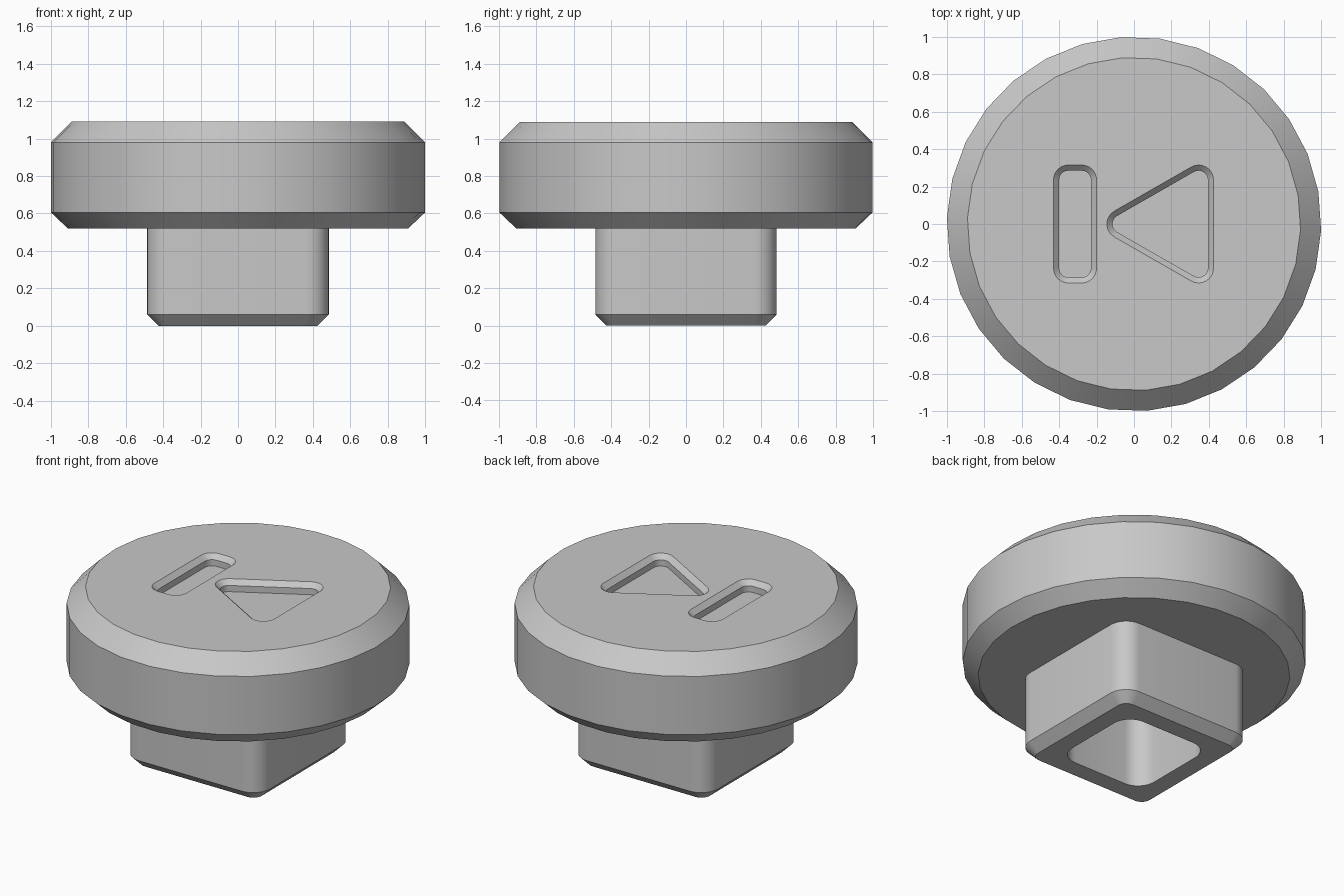
import bpy, bmesh
from math import atan2, cos, sin, pi, radians

if "Cube" in bpy.data.objects:
    bpy.data.objects.remove(bpy.data.objects["Cube"])

grey = bpy.data.materials.new("light grey")
grey.use_nodes = True
COLOUR = (0.58, 0.58, 0.58, 1)
grey.diffuse_color = COLOUR
grey.node_tree.nodes["Principled BSDF"].inputs["Base Color"].default_value = COLOUR


def circle(r, z, sides=30, turn=radians(-2)):
    return [(r * cos(turn + 2 * pi * i / sides), r * sin(turn + 2 * pi * i / sides), z)
            for i in range(sides)]


def rounded(centres, r, z, steps=8):
    """Loop around counter-clockwise corner centres, offset outwards by r."""
    loop = []
    n = len(centres)
    for i, (x, y) in enumerate(centres):
        px, py = centres[i - 1]
        nx, ny = centres[(i + 1) % n]
        start = atan2(y - py, x - px) - pi / 2
        sweep = (atan2(ny - y, nx - x) - pi / 2 - start) % (2 * pi)
        for k in range(steps + 1):
            a = start + sweep * k / steps
            loop.append((x + r * cos(a), y + r * sin(a), z))
    return loop


def loft(name, loops):
    """Skin a stack of matching loops and cap both ends."""
    bm = bmesh.new()
    rings = [[bm.verts.new(p) for p in loop] for loop in loops]
    for lower, upper in zip(rings, rings[1:]):
        for i in range(len(lower)):
            j = (i + 1) % len(lower)
            bm.faces.new((lower[i], lower[j], upper[j], upper[i]))
    bm.faces.new(rings[0][::-1])
    bm.faces.new(rings[-1])
    bmesh.ops.recalc_face_normals(bm, faces=bm.faces)
    mesh = bpy.data.meshes.new(name)
    bm.to_mesh(mesh)
    bm.free()
    mesh.materials.append(grey)
    ob = bpy.data.objects.new(name, mesh)
    bpy.context.collection.objects.link(ob)
    return ob


def activate(ob):
    bpy.ops.object.select_all(action='DESELECT')
    ob.select_set(True)
    bpy.context.view_layer.objects.active = ob


# Round cap with a chamfer above and below
TOP = 1.09
cap = loft("button_cap", [circle(r, z) for r, z in
                          ((0.91, 0.52), (1, 0.605), (1, 0.98), (0.89, TOP))])

# Bar and triangle recesses with chamfered rims
bar = [(-0.35, -0.235), (-0.28, -0.235), (-0.28, 0.235), (-0.35, 0.235)]
triangle = [(-0.065, 0), (0.345, -0.235), (0.345, 0.235)]
for name, corners in (("bar_cutter", bar), ("triangle_cutter", triangle)):
    cutter = loft(name, [rounded(corners, r, TOP + dz) for r, dz in
                         ((0.05, -0.07), (0.05, -0.03), (0.11, 0.03))])
    cutter.hide_render = True
    cut = cap.modifiers.new(name, 'BOOLEAN')
    cut.operation = 'DIFFERENCE'
    cut.solver = 'EXACT'
    cut.object = cutter
    activate(cap)
    bpy.ops.object.modifier_apply(modifier=cut.name)
    bpy.data.objects.remove(cutter)


# Hollow square stem: socket ceiling, socket rim, chamfer, outer wall
def square(h):
    return [(-h, -h), (h, -h), (h, h), (-h, h)]


stem = loft("stem", [rounded(square(h), r, z) for h, r, z in (
    (0.19, 0.12, 0.5), (0.19, 0.12, 0), (0.365, 0.06, 0),
    (0.365, 0.12, 0.06), (0.365, 0.12, 0.53))])

for ob in (cap, stem):
    activate(ob)
    bpy.ops.object.shade_smooth_by_angle(angle=radians(30))
